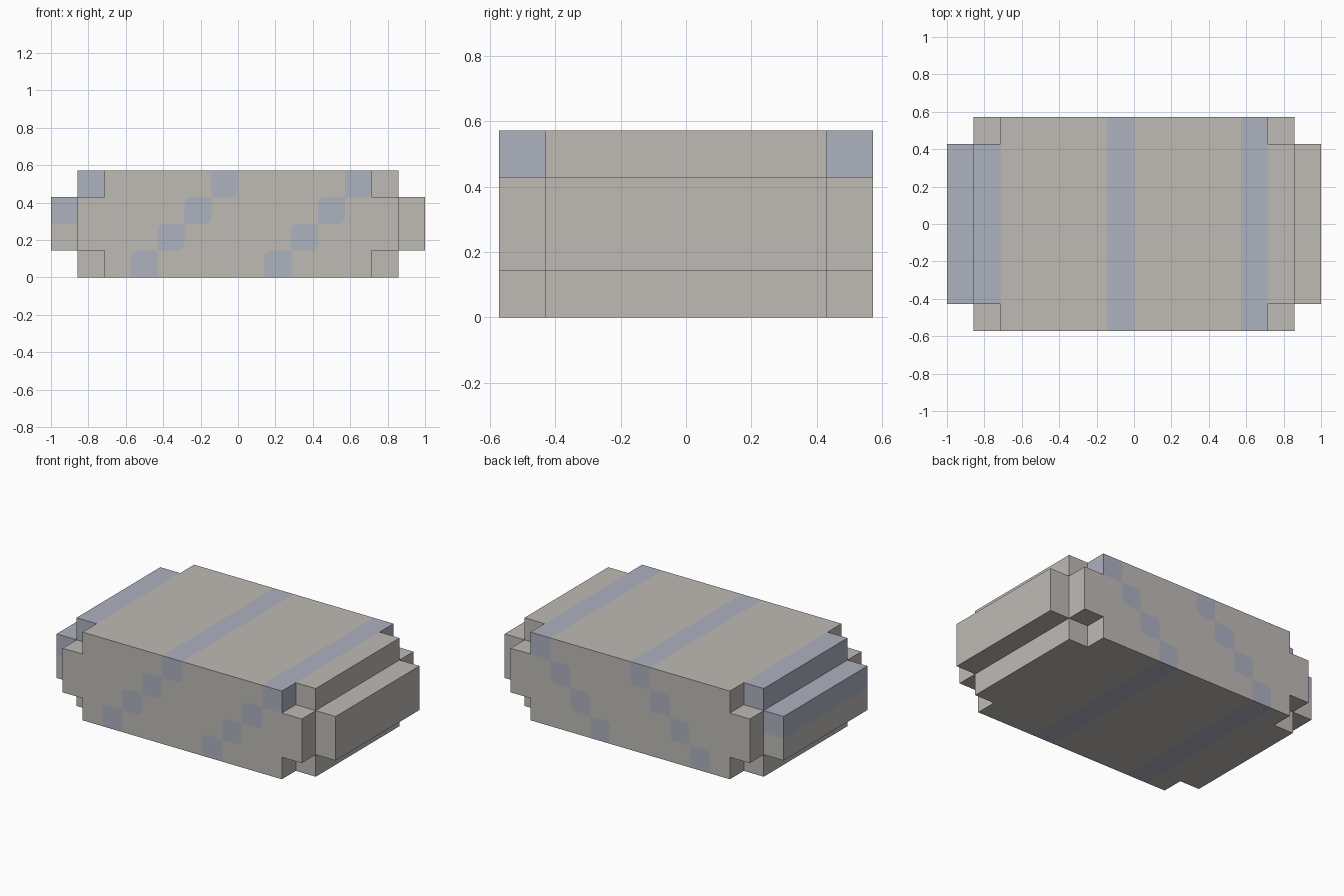
import bpy
import bmesh
import math
from mathutils import Vector

cube = bpy.data.objects.get("Cube")
if cube:
    bpy.data.objects.remove(cube, do_unlink=True)

U = 1 / 7          # size of one block
R = 0.25           # rounding of the stripe steps, in blocks


def make_material(name, rgb):
    mat = bpy.data.materials.new(name)
    mat.use_nodes = True
    mat.diffuse_color = (*rgb, 1)
    mat.node_tree.nodes["Principled BSDF"].inputs["Base Color"].default_value = (*rgb, 1)
    return mat


def filled(x, y, z):
    """Blocky cushion: each edge and corner is stepped in by one block."""
    if not (-7 <= x < 7 and -4 <= y < 4 and 0 <= z < 4):
        return False
    steps = (x in (-7, 6)) + (y in (-4, 3)) + (z in (0, 3))
    inner = x in (-6, 5) and y in (-4, 3) and z in (0, 3)
    return steps < 2 and not inner or (steps == 2 and x not in (-7, 6) and not inner)


def striped(x, z):
    """Diagonal stripes repeat every five blocks and climb one block per layer."""
    return (x - z) % 5 == 1


bm = bmesh.new()


def add_face(points, normal, index):
    face = bm.faces.new([bm.verts.new(Vector(p) * U) for p in points])
    face.normal_update()
    if face.normal.dot(normal) < 0:
        face.normal_flip()
    face.material_index = index


def rounded_step(x, y, z, normal):
    """Stripe square on the long side with its two free corners rounded."""
    outline = []
    for cx, cz, sx, sz, start in ((x, z, 1, 1, None), (x + 1, z, -1, 1, 270),
                                  (x + 1, z + 1, -1, -1, None), (x, z + 1, 1, -1, 90)):
        on_rim = cz in (0, 4)
        if start is None or on_rim:
            outline.append((cx, y, cz))
            continue
        arc = []
        for i in range(6):
            a = math.radians(start + 18 * i)
            arc.append((cx + sx * R + R * math.cos(a), y, cz + sz * R + R * math.sin(a)))
        outline += arc
        add_face(arc + [(cx, y, cz)], normal, 0)
    add_face(outline, normal, 1)


# Outer skin of the cushion
for x in range(-7, 7):
    for y in range(-4, 4):
        for z in range(4):
            if not filled(x, y, z):
                continue
            for axis in range(3):
                for side in (0, 1):
                    normal = Vector((0, 0, 0))
                    normal[axis] = 2 * side - 1
                    if filled(x + int(normal.x), y + int(normal.y), z + int(normal.z)):
                        continue
                    if axis == 1 and abs(y + side) == 4 and striped(x, z):
                        rounded_step(x, y + side, z, normal)
                        continue
                    corners = []
                    for a, b in ((0, 0), (1, 0), (1, 1), (0, 1)):
                        p = [x, y, z]
                        p[axis] += side
                        p[(axis + 1) % 3] += a
                        p[(axis + 2) % 3] += b
                        corners.append(p)
                    add_face(corners, normal, int(striped(x, z)))

# Join the blocks into large flat faces
bmesh.ops.remove_doubles(bm, verts=bm.verts, dist=0.0005)
bmesh.ops.dissolve_limit(bm, angle_limit=math.radians(1), verts=bm.verts,
                         edges=bm.edges, delimit={'MATERIAL'})

mesh = bpy.data.meshes.new("cushion")
bm.to_mesh(mesh)
bm.free()
mesh.materials.append(make_material("warm grey fabric", (0.521, 0.497, 0.468)))
mesh.materials.append(make_material("pale blue stripe", (0.423, 0.445, 0.527)))
cushion = bpy.data.objects.new("cushion", mesh)
bpy.context.collection.objects.link(cushion)
